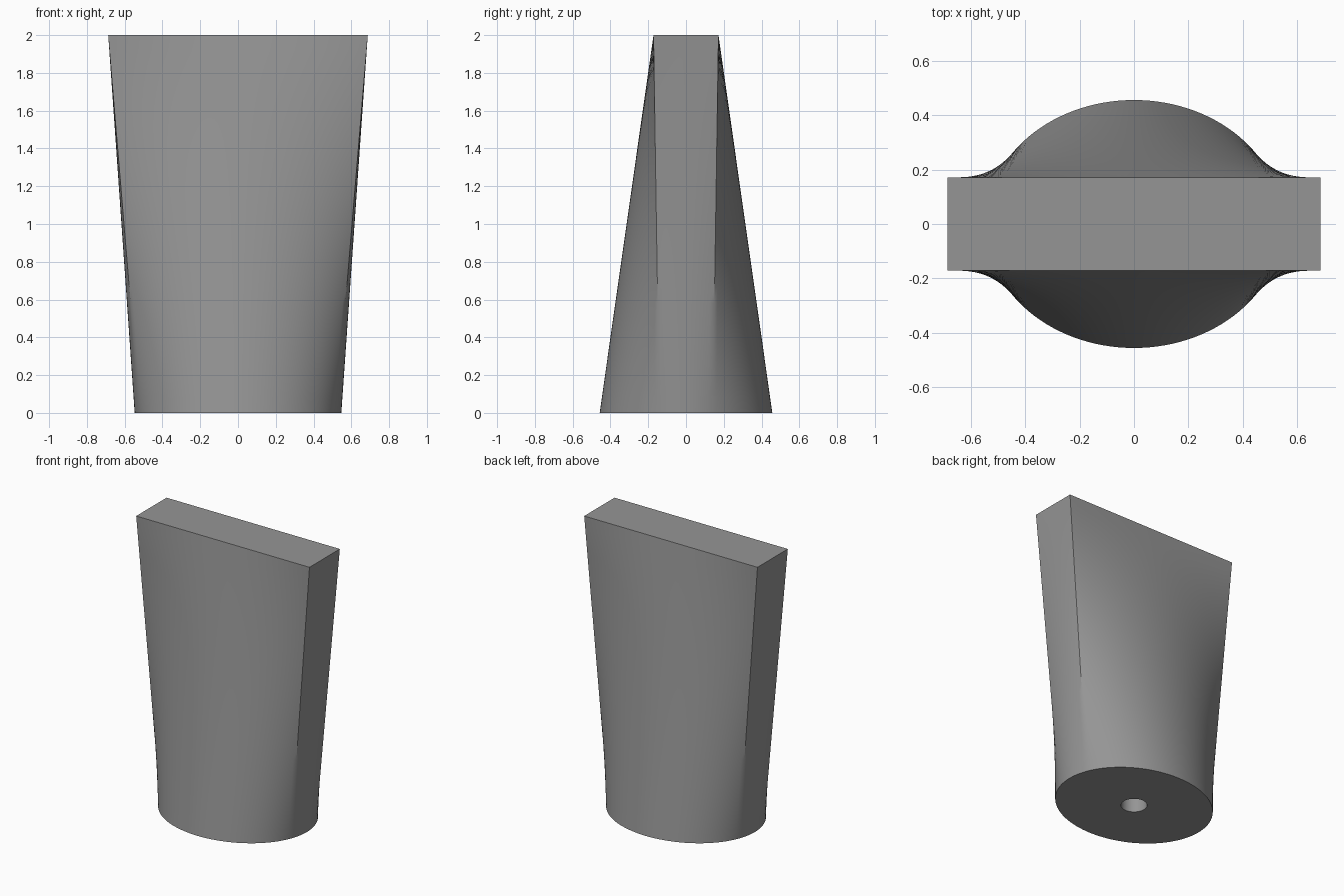
import bpy, bmesh, math

if "Cube" in bpy.data.objects:
    bpy.data.objects.remove(bpy.data.objects["Cube"])

N, ROWS = 120, 24                 # points around, rows up the loft
RX, RY = 0.547, 0.457             # oval foot half sizes
HX, HY = 0.687, 0.172             # rectangular top half sizes
HOLE_R, HOLE_D = 0.085, 0.5       # blind socket in the foot


def oval(t, rx, ry):
    return rx * math.cos(t), ry * math.sin(t)


def rectangle(i):
    """Point on the top outline at an even fraction of its perimeter, from +x."""
    quarter = N // 4
    q, k = divmod(i, quarter)
    d = (k if q % 2 == 0 else quarter - k) / quarter * (HX + HY)
    x, y = (HX, d) if d <= HY else (HX + HY - d, HY)
    return (x if q in (0, 3) else -x), (y if q in (0, 1) else -y)


grey = bpy.data.materials.new("mid grey")
grey.diffuse_color = (0.3, 0.3, 0.3, 1)
grey.use_nodes = True
grey.node_tree.nodes["Principled BSDF"].inputs["Base Color"].default_value = grey.diffuse_color

bm = bmesh.new()
rings = []


def add_ring(points, z):
    rings.append([bm.verts.new((x, y, z)) for x, y in points])


angles = [2 * math.pi * i / N for i in range(N)]
foot = [oval(t, RX, RY) for t in angles]
top = [rectangle(i) for i in range(N)]
hole = [oval(t, HOLE_R, HOLE_R) for t in angles]

# socket wall and foot rim
add_ring(hole, HOLE_D)
add_ring(hole, 0)
# straight-ruled body from oval to rectangle
for r in range(ROWS + 1):
    f = r / ROWS
    add_ring([(a + (c - a) * f, b + (d - b) * f)
              for (a, b), (c, d) in zip(foot, top)], 2 * f)

for low, high in zip(rings, rings[1:]):
    for i in range(N):
        j = (i + 1) % N
        bm.faces.new((low[i], low[j], high[j], high[i]))
# socket end and flat top
bm.faces.new(rings[0][::-1])
bm.faces.new(rings[-1])
bmesh.ops.recalc_face_normals(bm, faces=bm.faces[:])

mesh = bpy.data.meshes.new("tapered_handle")
bm.to_mesh(mesh)
bm.free()
mesh.materials.append(grey)
handle = bpy.data.objects.new("tapered_handle", mesh)
bpy.context.collection.objects.link(handle)
bpy.context.view_layer.objects.active = handle
handle.select_set(True)
bpy.ops.object.shade_smooth_by_angle(angle=math.radians(30))
